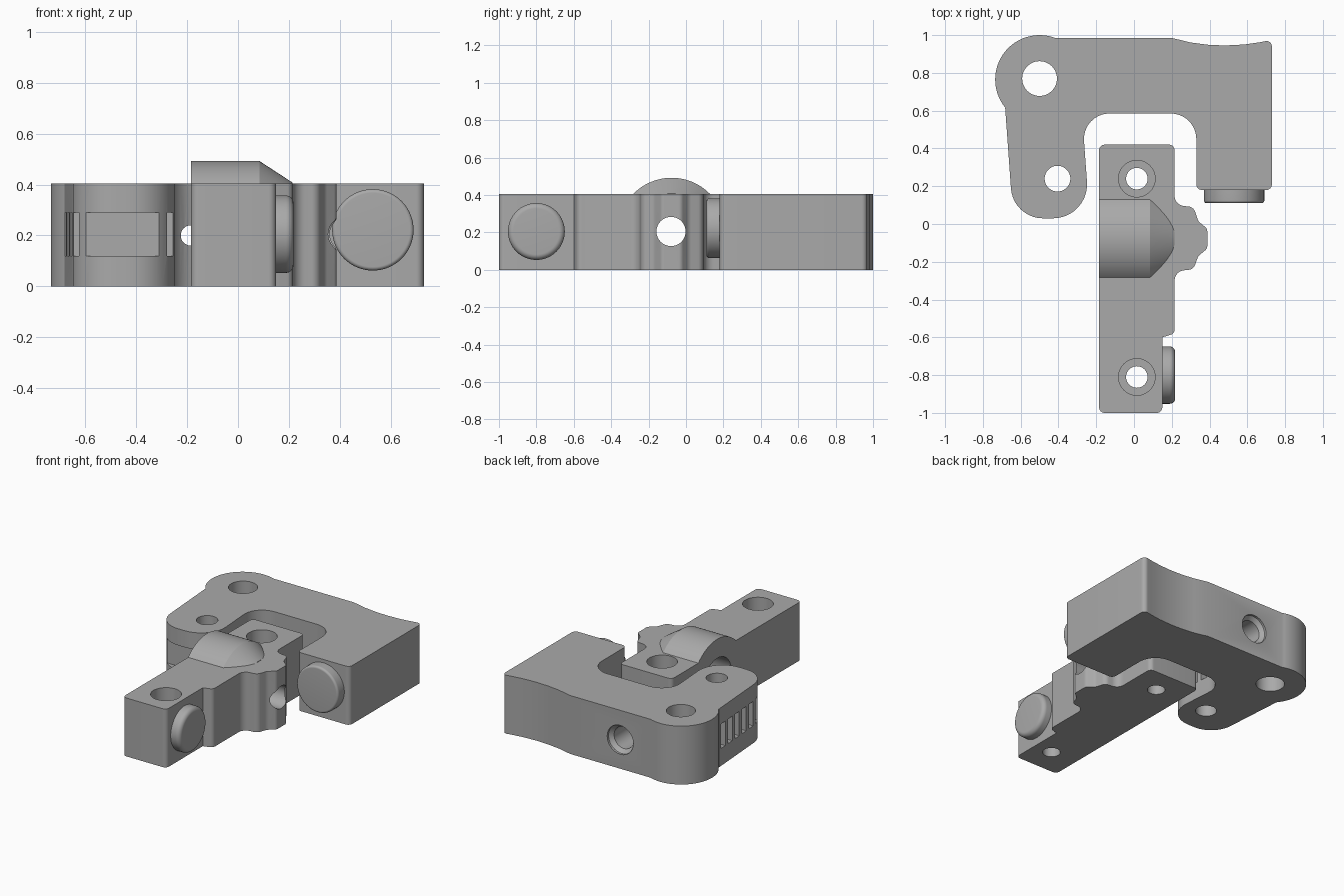
import bpy, bmesh, math
from mathutils import Vector, Matrix

cube = bpy.data.objects.get("Cube")
if cube:
    bpy.data.objects.remove(cube, do_unlink=True)

TOP = 0.405
MID = 0.205

grey = bpy.data.materials.new("satin_grey")
grey.use_nodes = True
colour = (0.4, 0.4, 0.4, 1)
grey.diffuse_color = colour
grey.node_tree.nodes["Principled BSDF"].inputs["Base Color"].default_value = colour


def finish(name, bm):
    bmesh.ops.recalc_face_normals(bm, faces=bm.faces)
    mesh = bpy.data.meshes.new(name)
    bm.to_mesh(mesh)
    bm.free()
    mesh.materials.append(grey)
    obj = bpy.data.objects.new(name, mesh)
    bpy.context.collection.objects.link(obj)
    return obj


def rounded(points, steps=10):
    """Round each corner (x, y, radius) of a polygon."""
    out = []
    for i, (x, y, r) in enumerate(points):
        p = Vector((x, y))
        a = Vector(points[i - 1][:2]) - p
        b = Vector(points[(i + 1) % len(points)][:2]) - p
        if r == 0:
            out.append(p)
            continue
        half = a.angle(b) / 2
        t = min(r / math.tan(half), 0.49 * min(a.length, b.length))
        r = t * math.tan(half)
        a.normalize()
        b.normalize()
        centre = p + (a + b).normalized() * (r / math.sin(half))
        start, end = p + a * t - centre, p + b * t - centre
        turn = math.atan2(start.cross(end), start.dot(end))
        for k in range(steps + 1):
            out.append(centre + Matrix.Rotation(turn * k / steps, 2) @ start)
    return out


def extrude(name, points):
    bm = bmesh.new()
    base = bm.faces.new([bm.verts.new((p.x, p.y, 0)) for p in rounded(points)])
    new = bmesh.ops.extrude_face_region(bm, geom=[base])["geom"]
    bmesh.ops.translate(bm, vec=(0, 0, TOP),
                        verts=[v for v in new if isinstance(v, bmesh.types.BMVert)])
    return finish(name, bm)


def lathe(name, profile, origin, axis, sides=64, keep_above=None):
    """Turn (distance, radius) pairs about an axis."""
    bm = bmesh.new()
    turn = Vector(axis).to_track_quat("Z", "Y")
    rings = []
    for t, r in profile:
        ring = []
        for k in range(sides):
            a = 2 * math.pi * k / sides
            local = Vector((r * math.cos(a), r * math.sin(a), t))
            ring.append(bm.verts.new(Vector(origin) + turn @ local))
        rings.append(ring)
    for low, high in zip(rings, rings[1:]):
        for k in range(sides):
            n = (k + 1) % sides
            bm.faces.new((low[k], low[n], high[n], high[k]))
    bm.faces.new(rings[0])
    bm.faces.new(rings[-1])
    if keep_above is not None:
        cut = bmesh.ops.bisect_plane(bm, geom=bm.verts[:] + bm.edges[:] + bm.faces[:],
                                     plane_co=(0, 0, keep_above), plane_no=(0, 0, 1),
                                     clear_inner=True)
        edges = [e for e in cut["geom_cut"] if isinstance(e, bmesh.types.BMEdge)]
        bmesh.ops.contextual_create(bm, geom=edges)
    return finish(name, bm)


def box(x0, x1, y0, y1, z0, z1):
    bm = bmesh.new()
    bmesh.ops.create_cube(bm, size=1)
    bmesh.ops.scale(bm, vec=(x1 - x0, y1 - y0, z1 - z0), verts=bm.verts)
    bmesh.ops.translate(bm, vec=((x0 + x1) / 2, (y0 + y1) / 2, (z0 + z1) / 2), verts=bm.verts)
    return finish("cutter", bm)


def combine(obj, tool, operation="DIFFERENCE"):
    mod = obj.modifiers.new("cut", "BOOLEAN")
    mod.object, mod.operation, mod.solver = tool, operation, "EXACT"
    bpy.context.view_layer.objects.active = obj
    bpy.ops.object.modifier_apply(modifier=mod.name)
    bpy.data.objects.remove(tool, do_unlink=True)


def drill(obj, profile, origin, axis):
    combine(obj, lathe("cutter", profile, origin, axis, 48))


def smooth(obj):
    bpy.ops.object.select_all(action="DESELECT")
    obj.select_set(True)
    bpy.context.view_layer.objects.active = obj
    bpy.ops.object.shade_smooth_by_angle(angle=math.radians(30))


# Hooked bracket with a round lobe at its corner
bracket = extrude("hook_bracket", [
    (-0.45, 0.985, 0), (0.2, 0.985, 0), (0.3, 0.961, 0), (0.39, 0.949, 0), (0.48, 0.945, 0),
    (0.58, 0.95, 0), (0.66, 0.961, 0), (0.73, 0.975, 0.03), (0.73, 0.18, 0.03),
    (0.33, 0.18, 0.03), (0.33, 0.585, 0.135), (-0.275, 0.585, 0.135),
    (-0.235, 0.03, 0.18), (-0.64, 0.03, 0.17), (-0.682, 0.615, 0), (-0.6, 0.7, 0)])
combine(bracket, lathe("lobe", [(0, 0.235), (TOP, 0.235)], (-0.5, 0.765, 0), (0, 0, 1)), "UNION")
for x, y, r in ((-0.5, 0.77, 0.092), (-0.405, 0.24, 0.068)):
    drill(bracket, [(-0.1, r), (0.6, r)], (x, y, 0), (0, 0, 1))

# Stepped screw hole entering from the back
drill(bracket, [(-0.1, 0.1), (0.015, 0.1), (0.03, 0.085), (0.04, 0.075), (0.25, 0.075),
                (0.25, 0.04), (0.5, 0.04)], (-0.185, 0.985, 0.2), (0, -1, 0))

# Grip slots around the bracket's leg
combine(bracket, box(-0.7, -0.2, 0, 0.075, 0.12, 0.29))
for k in range(6):
    y = 0.11 + 0.085 * k
    combine(bracket, box(-0.8, -0.6, y, y + 0.05, 0.12, 0.29))
    if k < 4:
        combine(bracket, box(-0.31, -0.2, y, y + 0.05, 0.12, 0.29))

# Straight bar with a stepped nose on one side
bar = extrude("clamp_bar", [
    (-0.185, 0.42, 0.03), (0.215, 0.42, 0.03), (0.215, 0.1, 0.07), (0.315, 0.09, 0.04),
    (0.34, 0.015, 0.05), (0.388, -0.025, 0.03), (0.388, -0.13, 0.03), (0.34, -0.17, 0.05),
    (0.315, -0.24, 0.04), (0.215, -0.25, 0.07), (0.215, -0.58, 0.03), (0.15, -0.6, 0),
    (0.15, -1, 0.03), (-0.185, -1, 0.03)])

# Half-round hump tapering towards the nose
combine(bar, lathe("hump", [(-0.185, 0.287), (0.085, 0.287), (0.214, 0.203)],
                   (0, -0.077, MID), (1, 0, 0), 96, keep_above=MID), "UNION")
drill(bar, [(-0.3, 0.155), (0.02, 0.155), (0.02, 0.078), (0.6, 0.078)],
      (0, -0.08, MID), (1, 0, 0))

# Counterbored bolt holes
for y in (0.24, -0.81):
    drill(bar, [(-0.1, 0.057), (0.2, 0.057), (0.2, 0.097), (0.6, 0.097)],
          (0.015, y, 0), (0, 0, 1))


# Round-edged contact buttons
def button(name, origin, axis, r, depth, edge):
    rim = [(depth - edge + edge * math.sin(a), r - edge + edge * math.cos(a))
           for a in (math.pi / 2 * k / 8 for k in range(9))]
    return lathe(name, [(-0.01, r)] + rim, origin, axis)


bracket_button = button("bracket_button", (0.53, 0.18, 0.222), (0, -1, 0), 0.16, 0.07, 0.015)
bar_button = button("bar_button", (0.15, -0.8, MID), (1, 0, 0), 0.152, 0.068, 0.03)

for part in (bracket, bar, bracket_button, bar_button):
    smooth(part)
